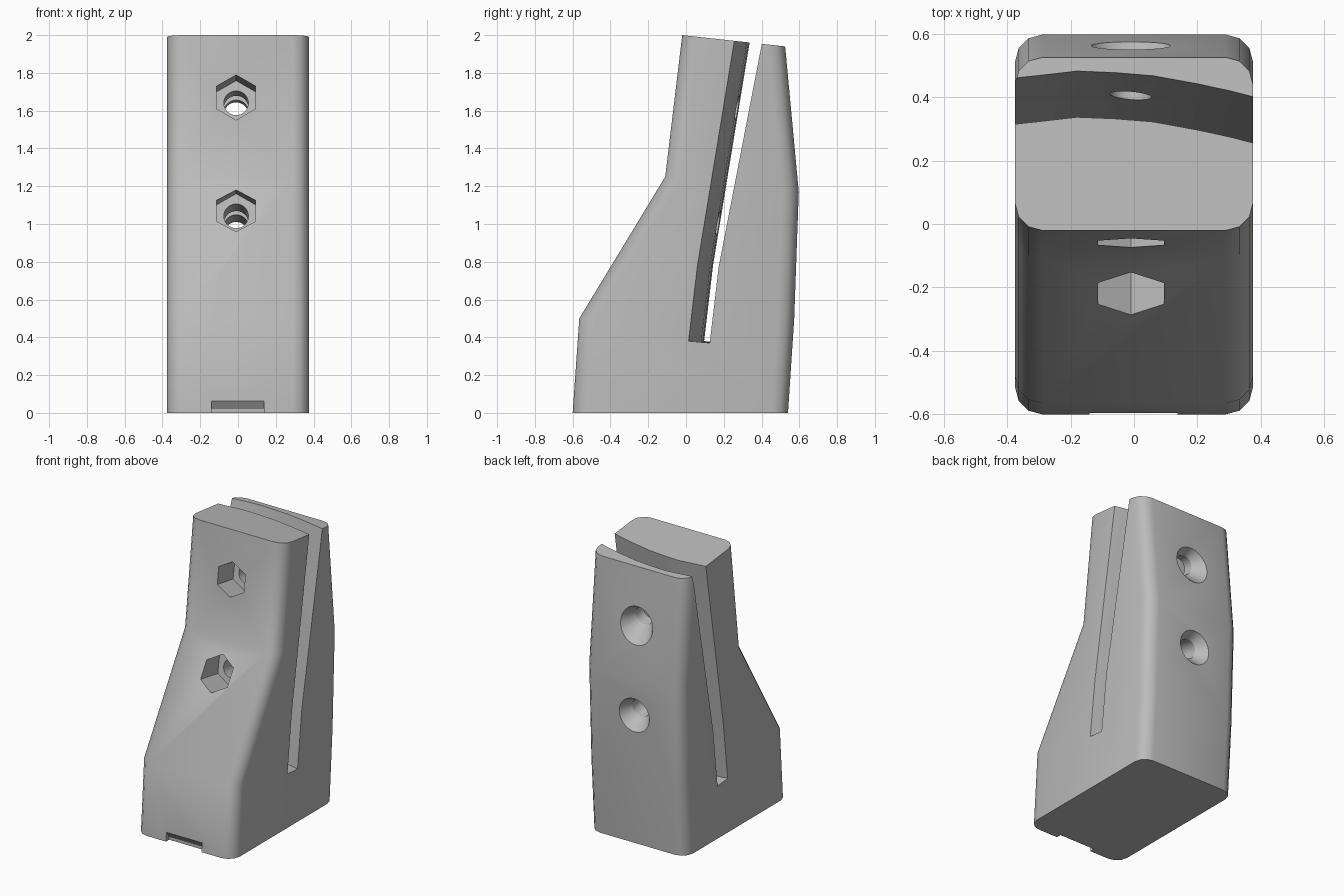
import bpy, bmesh, math
from mathutils import Vector

cube = bpy.data.objects.get("Cube")
if cube:
    bpy.data.objects.remove(cube)

grey = bpy.data.materials.new("light grey")
grey.use_nodes = True
grey.diffuse_color = (0.5, 0.5, 0.5, 1)
grey.node_tree.nodes["Principled BSDF"].inputs["Base Color"].default_value = (0.5, 0.5, 0.5, 1)


def loft(name, rings):
    """Closed solid through rings of equal point count."""
    bm = bmesh.new()
    loops = [[bm.verts.new(p) for p in ring] for ring in rings]
    n = len(loops[0])
    for a, b in zip(loops, loops[1:]):
        for i in range(n):
            j = (i + 1) % n
            bm.faces.new((a[i], a[j], b[j], b[i]))
    bm.faces.new(loops[0])
    bm.faces.new(loops[-1])
    bmesh.ops.recalc_face_normals(bm, faces=bm.faces)
    mesh = bpy.data.meshes.new(name)
    bm.to_mesh(mesh)
    bm.free()
    mesh.materials.append(grey)
    obj = bpy.data.objects.new(name, mesh)
    bpy.context.collection.objects.link(obj)
    return obj


def cut(target, cutter):
    mod = target.modifiers.new("cut", 'BOOLEAN')
    mod.operation = 'DIFFERENCE'
    mod.solver = 'EXACT'
    mod.object = cutter
    bpy.context.view_layer.objects.active = target
    bpy.ops.object.modifier_apply(modifier=mod.name)
    bpy.data.objects.remove(cutter)


# Body: rounded rectangles, each tilted between a front and a back height
HALF, R, SEG = 0.375, 0.085, 3


def body_ring(front_y, front_z, back_y, back_z):
    pts = []
    corners = [(1, 1), (-1, 1), (-1, -1), (1, -1)]
    for k, (sx, sy) in enumerate(corners):
        cx = sx * (HALF - R)
        cy = back_y - R if sy > 0 else front_y + R
        for s in range(SEG + 1):
            a = (k + s / SEG) * math.pi / 2
            y = cy + R * math.sin(a)
            t = (y - front_y) / (back_y - front_y)
            pts.append((cx + R * math.cos(a), y, front_z + t * (back_z - front_z)))
    return pts


body = loft("wedge_body", [body_ring(*r) for r in (
    (-0.6, 0, 0.54, 0), (-0.565, 0.5, 0.573, 0.5),
    (-0.11, 1.25, 0.597, 1.17), (-0.02, 2.0, 0.525, 1.94))])

# Curved slot, bowed towards the back across the width
slot_profile = [(0.013, 0.38), (0.06, 0.78), (0.28, 2.12),
                (0.433, 2.12), (0.172, 0.77), (0.125, 0.37)]
bow = [(-0.4, 0.058), (-0.29, 0.07), (-0.18, 0.083), (-0.06, 0.078),
       (0.06, 0.068), (0.2, 0.042), (0.3, 0.02), (0.4, -0.006)]
cut(body, loft("slot_cutter", [[(x, y + b, z) for y, z in slot_profile] for x, b in bow]))

# Two tilted bolt holes with hexagonal nut pockets and countersinks
axis = Vector((0, 1, -0.168)).normalized()
up = Vector((0, 0.168, 1)).normalized()
side = Vector((1, 0, 0))


def hole_ring(origin, t, radius, sides):
    angles = [math.pi / 2 + math.tau * i / sides for i in range(sides)]
    return [origin + axis * t + side * radius * math.cos(a) + up * radius * math.sin(a)
            for a in angles]


for y, z, floor, back in ((-0.06, 1.67, 0.18, 0.625), (-0.22, 1.07, 0.17, 0.825)):
    start = Vector((-0.01, y, z))
    cut(body, loft("nut_cutter", [hole_ring(start, t, 0.12, 6) for t in (-0.3, floor)]))
    cut(body, loft("bolt_cutter", [hole_ring(start, t, r, 32) for t, r in (
        (floor - 0.05, 0.065), (back - 0.08, 0.065), (back + 0.08, 0.175))]))

# Pry notch under the front edge
notch = [(-0.7, -0.05), (-0.7, 0.17), (-0.565, 0.02), (-0.565, -0.05)]
notch[1] = (-0.7, 0.215)
cut(body, loft("notch_cutter", [[(x, y, z) for y, z in notch] for x in (-0.14, 0.137)]))

# Smooth shading with sharp cut edges
for o in bpy.context.selected_objects:
    o.select_set(False)
body.select_set(True)
bpy.context.view_layer.objects.active = body
bpy.ops.object.shade_smooth_by_angle(angle=math.radians(30.5))
